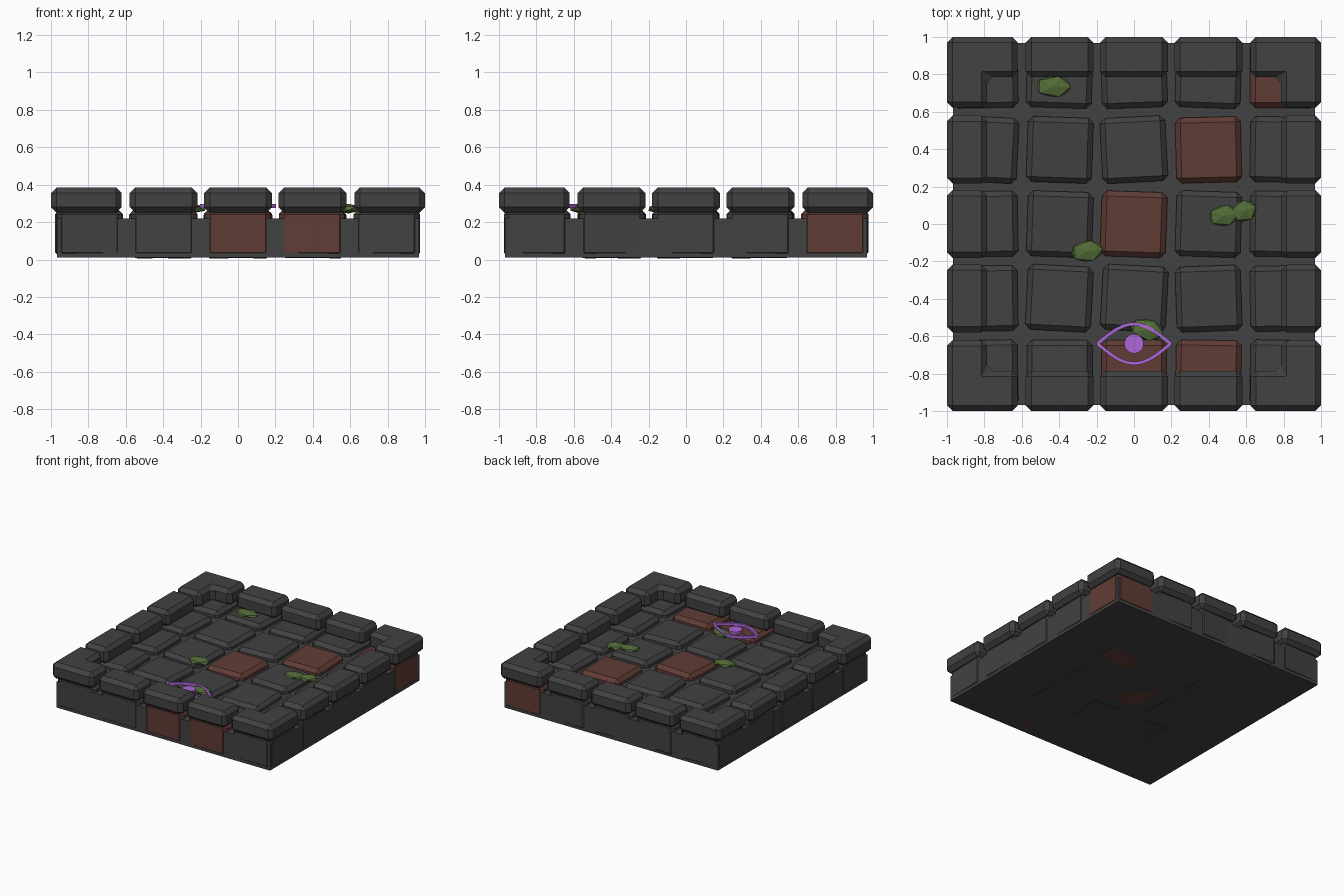
import bpy, bmesh, math, random
from mathutils import Matrix, Vector

random.seed(4)
if "Cube" in bpy.data.objects:
    bpy.data.objects.remove(bpy.data.objects["Cube"])


def material(name, rgb):
    m = bpy.data.materials.new(name)
    m.use_nodes = True
    m.diffuse_color = (*rgb, 1)
    bsdf = m.node_tree.nodes["Principled BSDF"]
    bsdf.inputs["Base Color"].default_value = (*rgb, 1)
    bsdf.inputs["Roughness"].default_value = 0.9
    return m


STONE = material("dark stone", (0.054, 0.054, 0.054))
BRICK = material("red brick", (0.119, 0.046, 0.036))
MOSS = material("moss green", (0.085, 0.15, 0.04))
GLOW = material("violet", (0.42, 0.14, 0.68))


def finish(bm, name, mat, matrix=Matrix()):
    bmesh.ops.recalc_face_normals(bm, faces=bm.faces)
    mesh = bpy.data.meshes.new(name)
    bm.to_mesh(mesh)
    bm.free()
    mesh.materials.append(mat)
    ob = bpy.data.objects.new(name, mesh)
    ob.matrix_world = matrix
    bpy.context.collection.objects.link(ob)
    return ob


def prism(name, outline, z0, z1, mat, chamfer=0.0, matrix=Matrix()):
    """Extrude a flat outline and chamfer every edge."""
    bm = bmesh.new()
    face = bm.faces.new([bm.verts.new((x, y, z0)) for x, y in outline])
    top = bmesh.ops.extrude_face_region(bm, geom=[face])["geom"]
    bmesh.ops.translate(bm, vec=(0, 0, z1 - z0),
                        verts=[v for v in top if isinstance(v, bmesh.types.BMVert)])
    bmesh.ops.recalc_face_normals(bm, faces=bm.faces)
    if chamfer:
        bmesh.ops.bevel(bm, geom=list(bm.edges), offset=chamfer, segments=1,
                        profile=0.5, affect='EDGES')
    return finish(bm, name, mat, matrix)


def rect(hx, hy):
    return [(-hx, -hy), (hx, -hy), (hx, hy), (-hx, hy)]


# Base slab
prism("base_slab", rect(0.968, 0.968), 0.01, 0.22, STONE)

# Floor tiles: a five by five grid, each turned a few degrees (front row first)
YAW = [(1, 0, 0, -1, -1),
       (1, -3, -3, 2, 1),
       (1, -2, -2, -2, -1),
       (-3, -2, 3, 1.5, -1),
       (1, -2, 2, -2, 0)]
RED = {(2, 0), (3, 0), (2, 2), (3, 3), (4, 4)}
for row, turns in enumerate(YAW):
    for col, yaw in enumerate(turns):
        inner = 0 < row < 4 and 0 < col < 4
        tilt = 1.2 if inner else 0
        place = (Matrix.Translation(((col - 2) * 0.398, (row - 2) * 0.398, 0.14))
                 @ Matrix.Rotation(math.radians(yaw), 4, 'Z')
                 @ Matrix.Rotation(math.radians(random.uniform(-tilt, tilt)), 4, 'X')
                 @ Matrix.Rotation(math.radians(random.uniform(-tilt, tilt)), 4, 'Y'))
        prism(f"floor_tile_{row}_{col}", rect(0.175, 0.175), -0.13, 0.13,
              BRICK if (col, row) in RED else STONE, 0.028, place)

# Raised rim: three blocks and one L-shaped corner on each side
corner = [(-1, -1), (-0.622, -1), (-0.622, -0.785),
          (-0.785, -0.785), (-0.785, -0.622), (-1, -0.622)]
for side in range(4):
    spin = Matrix.Rotation(side * math.pi / 2, 4, 'Z')
    prism(f"rim_corner_{side}", corner, 0.25, 0.385, STONE, 0.03, spin)
    for i in (-1, 0, 1):
        prism(f"rim_block_{side}_{i + 1}", rect(0.181, 0.1075), 0.25, 0.385, STONE,
              0.03, spin @ Matrix.Translation((i * 0.398, -0.8925, 0)))

# Moss clumps: flattened low-poly blobs (x, y, half length, half width, yaw)
CLUMPS = [(-0.43, 0.735, 0.1, 0.06, 0), (-0.25, -0.145, 0.09, 0.06, 8),
          (0.48, 0.045, 0.085, 0.06, 8), (0.59, 0.07, 0.07, 0.06, 20),
          (0.07, -0.565, 0.095, 0.06, -15)]
for i, (x, y, a, b, yaw) in enumerate(CLUMPS):
    bm = bmesh.new()
    bmesh.ops.create_icosphere(bm, subdivisions=1, radius=1)
    bmesh.ops.scale(bm, vec=(a * 1.05, b * 1.05, 0.026), verts=bm.verts)
    finish(bm, f"moss_clump_{i}", MOSS, Matrix.Translation((x, y, 0.272))
           @ Matrix.Rotation(math.radians(yaw), 4, 'Z'))

# Eye sign: two arcs of small bars around a disc
EYE = Matrix.Translation((0, -0.64, 0.287))
bm = bmesh.new()
STEPS = 20
for sign in (-1, 1):
    pts = []
    for k in range(STEPS + 1):
        t = 2 * k / STEPS - 1
        pts.append(Vector((0.195 * t, sign * 0.105 * math.cos(t * math.pi / 2), 0)))
    for p, q in zip(pts, pts[1:]):
        d = q - p
        bmesh.ops.create_cube(bm, size=1, matrix=Matrix.Translation((p + q) / 2)
                              @ Matrix.Rotation(math.atan2(d.y, d.x), 4, 'Z')
                              @ Matrix.Diagonal((d.length * 1.25, 0.018, 0.022, 1)))
finish(bm, "eye_outline", GLOW, EYE)

bm = bmesh.new()
bmesh.ops.create_cone(bm, cap_ends=True, segments=24, radius1=0.052, radius2=0.052,
                      depth=0.022)
finish(bm, "eye_pupil", GLOW, EYE)
